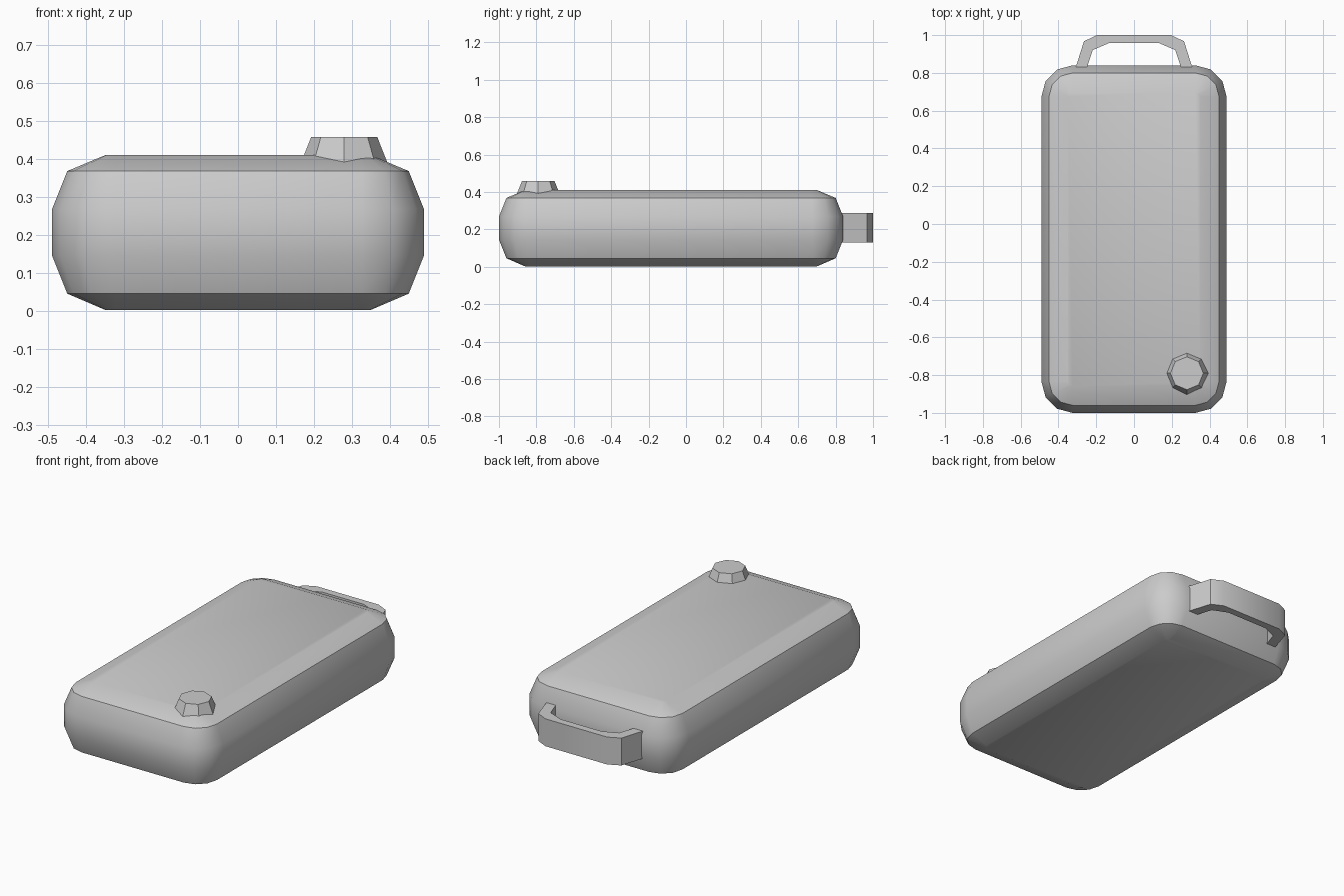
import bpy, bmesh, math

if "Cube" in bpy.data.objects:
    bpy.data.objects.remove(bpy.data.objects["Cube"])

grey = bpy.data.materials.new("light grey")
grey.diffuse_color = (0.6, 0.6, 0.6, 1)
grey.use_nodes = True
grey.node_tree.nodes["Principled BSDF"].inputs["Base Color"].default_value = grey.diffuse_color


def loft(name, rings):
    """Join closed rings of points into a capped solid."""
    bm = bmesh.new()
    loops = [[bm.verts.new(p) for p in ring] for ring in rings]
    n = len(loops[0])
    for low, high in zip(loops, loops[1:]):
        for i in range(n):
            j = (i + 1) % n
            bm.faces.new((low[i], low[j], high[j], high[i]))
    bm.faces.new(loops[0][::-1])
    bm.faces.new(loops[-1])
    bmesh.ops.recalc_face_normals(bm, faces=bm.faces)
    mesh = bpy.data.meshes.new(name)
    bm.to_mesh(mesh)
    bm.free()
    mesh.materials.append(grey)
    obj = bpy.data.objects.new(name, mesh)
    bpy.context.collection.objects.link(obj)
    bpy.ops.object.select_all(action='DESELECT')
    obj.select_set(True)
    bpy.context.view_layer.objects.active = obj
    bpy.ops.object.shade_smooth_by_angle(angle=math.radians(35))
    return obj


def rounded_ring(radius, z, cx=0.325, cy=0.755, y0=-0.08):
    """Rounded rectangle with three segments per corner."""
    ring = []
    for quarter, (sx, sy) in enumerate(((1, 1), (-1, 1), (-1, -1), (1, -1))):
        for step in range(4):
            a = math.radians(90 * quarter + 30 * step)
            ring.append((sx * cx + radius * math.cos(a),
                         y0 + sy * cy + radius * math.sin(a), z))
    return ring


def octagon(radius, z):
    return [(0.28 + radius * math.cos(i * math.pi / 4),
             -0.79 + radius * math.sin(i * math.pi / 4), z) for i in range(8)]


# Tank body with bevelled rims
profile = [(0.025, 0.002), (0.125, 0.045), (0.165, 0.145),
           (0.165, 0.268), (0.125, 0.368), (0.025, 0.41)]
loft("tank_body", [rounded_ring(r, z) for r, z in profile])

# Tapered filler cap
loft("filler_cap", [octagon(0.122, 0.37), octagon(0.087, 0.458)])

# Carrying handle: mirrored half outline, extruded upward
outer = [(0.313, 0.815), (0.265, 0.967), (0.197, 1.0)]
inner = [(0.132, 0.958), (0.218, 0.921), (0.254, 0.815)]
outline = (outer + [(-x, y) for x, y in outer[::-1]]
           + [(-x, y) for x, y in inner[::-1]] + inner)
loft("carry_handle", [[(x, y, z) for x, y in outline] for z in (0.13, 0.288)])
